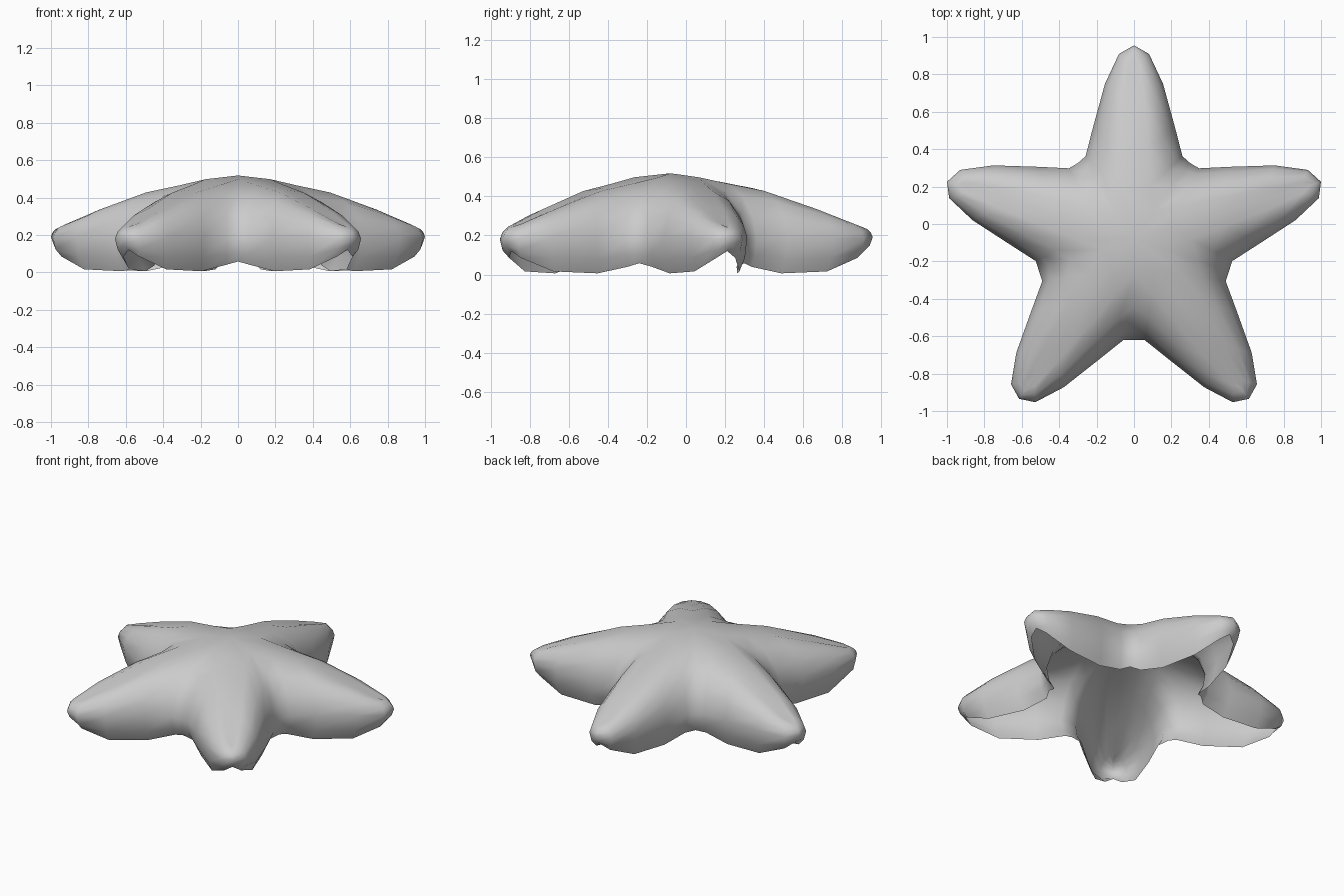
import bpy, bmesh
from math import sin, cos, atan2, hypot, radians

if "Cube" in bpy.data.objects:
    bpy.data.objects.remove(bpy.data.objects["Cube"])

CENTRE_Y = -0.08
ARM_ANGLES = [90, 17, -54.3, -125.7, -197]
ARM_SCALE = [0.0, 0.01, 0.017, 0.017, 0.01]
VALLEY_SCALE = [-0.03, 0.03, 0.04, 0.03, -0.03]   # valley after each arm

# Stations from valley to tip:
# ridge distance, ridge height, outline (along, across), widest height, rim inset, rim height
STATIONS = [
    (0.00, 0.518, 0.421, 0.306, 0.18, 0.035, 0.058),
    (0.20, 0.485, 0.455, 0.262, 0.18, 0.045, 0.040),
    (0.42, 0.442, 0.610, 0.220, 0.19, 0.050, 0.006),
    (0.70, 0.345, 0.840, 0.155, 0.19, 0.045, 0.016),
    (0.90, 0.268, 0.995, 0.080, 0.18, 0.045, 0.085),
    (0.96, 0.245, 1.035, 0.000, 0.19, 0.050, 0.120),
]
# Rounded cross-section: fraction of width, fraction of height
SECTION = [(0, 1), (0.35, 0.94), (0.68, 0.73), (0.90, 0.40), (1, 0)]


def section_points(st):
    """Local (along, across, z, t) points from the ridge, over the side, to the rim."""
    ridge, top, along, across, mid, inset, rim = st
    pts = [(ridge + (along - ridge) * t, across * t, mid + (top - mid) * h, t)
           for t, h in SECTION]
    length = hypot(along - ridge, across)
    for part, z in ((0.3, mid + (rim - mid) * 0.6), (1, rim)):
        d = min(inset * part / length, 0.9)
        pts.append((along - (along - ridge) * d, across * (1 - d), z, 1 - d))
    return pts


bm = bmesh.new()
for k in range(5):
    for side in (-1, 1):
        # Half the angle to the neighbouring arm on this side
        other = (k - side) % 5
        gap = abs(ARM_ANGLES[k] - ARM_ANGLES[other])
        half = min(gap, 360 - gap) / 2
        valley = VALLEY_SCALE[k if side < 0 else other]
        grid = []
        for i, st in enumerate(STATIONS):
            row = []
            for u, v, z, t in section_points(st):
                s = 1 + ARM_SCALE[k] * i / 5 + valley * t * (1 - i / 5)
                r = hypot(u, v) * s
                a = radians(ARM_ANGLES[k]) + side * atan2(v, u) * half / 36
                row.append(bm.verts.new((r * cos(a), r * sin(a) + CENTRE_Y, z)))
            grid.append(row)
        for a, b in zip(grid, grid[1:]):
            for j in range(len(a) - 1):
                quad = (a[j], b[j], b[j + 1], a[j + 1])
                bm.faces.new(quad if side > 0 else quad[::-1])

# Weld the ten half arms into one open shell
bmesh.ops.remove_doubles(bm, verts=bm.verts, dist=0.004)
bmesh.ops.recalc_face_normals(bm, faces=bm.faces)
bm.faces.ensure_lookup_table()
if max(bm.faces, key=lambda f: f.calc_center_median().z).normal.z < 0:
    bmesh.ops.reverse_faces(bm, faces=bm.faces)
for f in bm.faces:
    f.smooth = True

mesh = bpy.data.meshes.new("starfish_shell")
bm.to_mesh(mesh)
bm.free()
bpy.context.collection.objects.link(bpy.data.objects.new("starfish_shell", mesh))
